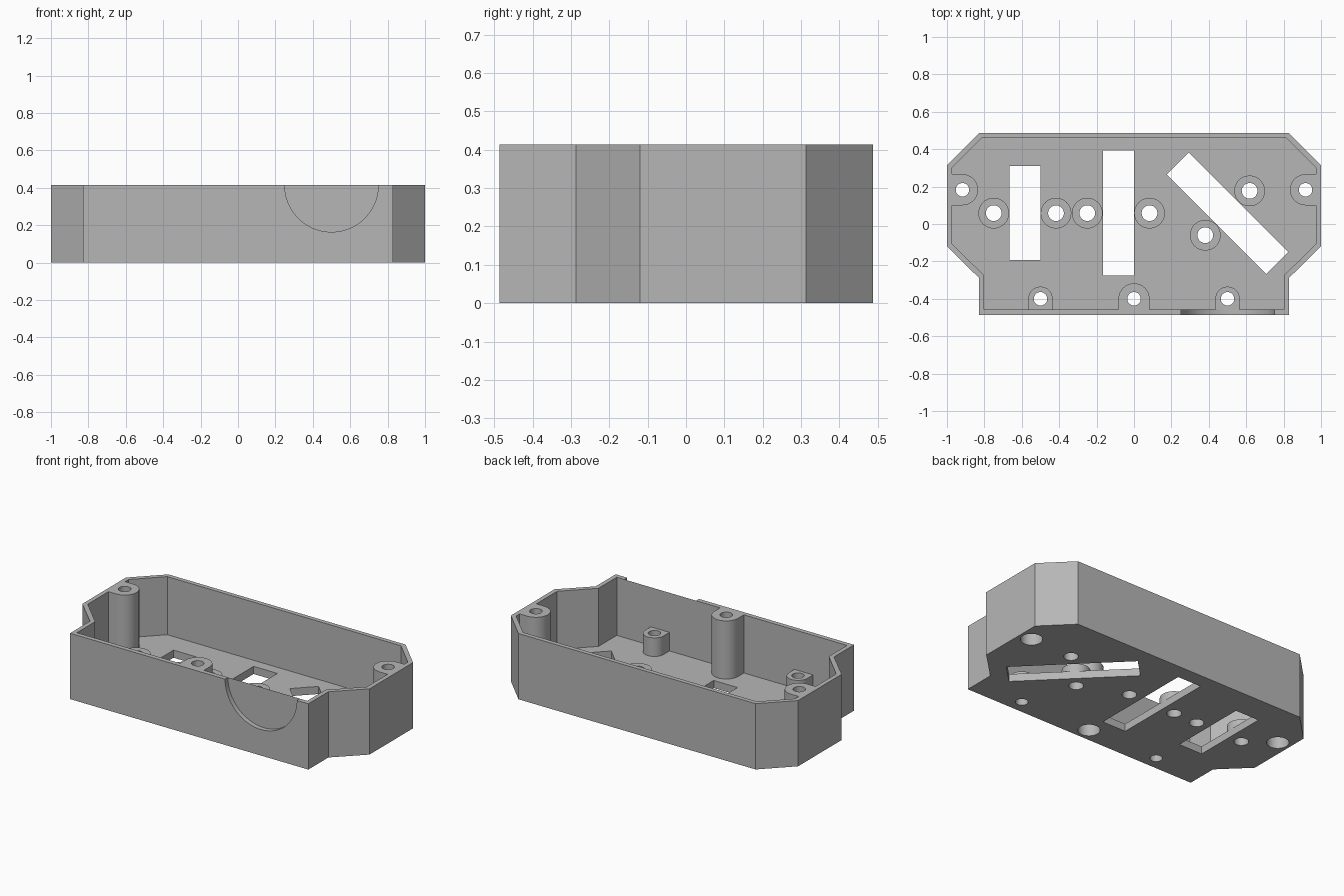
import bpy, bmesh
from math import pi, cos, sin
from mathutils import Matrix

if "Cube" in bpy.data.objects:
    bpy.data.objects.remove(bpy.data.objects["Cube"], do_unlink=True)

HEIGHT, FLOOR = 0.414, 0.048
BOSS_TOP, SHORT_TOP = 0.1, 0.165

grey = bpy.data.materials.new("mid grey")
grey.use_nodes = True
grey.diffuse_color = (0.47, 0.47, 0.47, 1)
grey.node_tree.nodes["Principled BSDF"].inputs["Base Color"].default_value = grey.diffuse_color


def prism(bm, profile, z0, z1):
    """Extrude a closed profile between two heights."""
    face = bm.faces.new([bm.verts.new((x, y, z0)) for x, y in profile])
    grown = bmesh.ops.extrude_face_region(bm, geom=[face])["geom"]
    verts = [v for v in grown if isinstance(v, bmesh.types.BMVert)]
    bmesh.ops.translate(bm, verts=verts, vec=(0, 0, z1 - z0))


def circle(x, y, r, n=48):
    return [(x + r * cos(2 * pi * i / n), y + r * sin(2 * pi * i / n)) for i in range(n)]


def wall_post(x, y, r, wall_angle, reach):
    """Round post whose straight flanks run into the wall."""
    dx, dy = cos(wall_angle), sin(wall_angle)
    pts = []
    for i in range(25):
        a = wall_angle + pi / 2 + pi * i / 24
        pts.append((x + r * cos(a), y + r * sin(a)))
    pts.append((x + dx * reach + dy * r, y + dy * reach - dx * r))
    pts.append((x + dx * reach - dy * r, y + dy * reach + dx * r))
    return pts


def rectangle(x, y, w, l, angle=0):
    rot = Matrix.Rotation(angle, 2)
    corners = [(-w, -l), (w, -l), (w, l), (-w, l)]
    return [(x + p.x, y + p.y) for p in (rot @ Matrix.Diagonal((0.5, 0.5)) @ Matrix(((c[0], 0), (c[1], 0))).col[0] for c in corners)]


def mirrored(half):
    return half + [(-x, y) for x, y in reversed(half)]


def finish(name, bm):
    bmesh.ops.recalc_face_normals(bm, faces=bm.faces)
    mesh = bpy.data.meshes.new(name)
    bm.to_mesh(mesh)
    bm.free()
    mesh.materials.append(grey)
    obj = bpy.data.objects.new(name, mesh)
    bpy.context.collection.objects.link(obj)
    return obj


def combine(target, other, operation):
    mod = target.modifiers.new(operation.lower(), "BOOLEAN")
    mod.operation, mod.solver, mod.object = operation, "EXACT", other
    bpy.ops.object.select_all(action="DESELECT")
    bpy.context.view_layer.objects.active = target
    target.select_set(True)
    bpy.ops.object.modifier_apply(modifier=mod.name)
    bpy.data.objects.remove(other, do_unlink=True)


# Outer shell and cavity
outer = mirrored([(0.83, -0.486), (0.83, -0.287), (1, -0.12), (1, 0.313), (0.826, 0.487)])
inner = mirrored([(0.802, -0.457), (0.802, -0.275), (0.972, -0.106), (0.972, 0.301), (0.814, 0.459)])
bm = bmesh.new()
prism(bm, outer, 0, HEIGHT)
enclosure = finish("enclosure_tray", bm)
bm = bmesh.new()
prism(bm, inner, FLOOR, HEIGHT + 0.2)
combine(enclosure, finish("cavity", bm), "DIFFERENCE")

# Posts against the walls and bosses beside the slots
tall = [(-0.917, 0.183, pi, 0.068), (0.917, 0.183, 0, 0.068), (0, -0.4, -pi / 2, 0.07)]
short = [(-0.5, -0.4), (0.5, -0.4)]
bosses = [(-0.75, 0.058), (-0.417, 0.058), (-0.25, 0.058), (0.083, 0.058),
          (0.618, 0.177), (0.381, -0.06)]
bm = bmesh.new()
for x, y, a, reach in tall:
    prism(bm, wall_post(x, y, 0.083, a, reach), FLOOR / 2, HEIGHT)
for x, y in short:
    prism(bm, wall_post(x, y, 0.065, -pi / 2, 0.07), FLOOR / 2, SHORT_TOP)
for x, y in bosses:
    prism(bm, circle(x, y, 0.082), FLOOR / 2, BOSS_TOP)
combine(enclosure, finish("posts", bm), "UNION")

# Slots and screw holes right through the floor
bm = bmesh.new()
for x, y, w, l, a in [(-0.583, 0.058, 0.166, 0.503, 0), (-0.083, 0.058, 0.166, 0.668, 0),
                      (0.5, 0.058, 0.166, 0.752, pi / 4)]:
    prism(bm, rectangle(x, y, w, l, a), -0.1, FLOOR + 0.1)
for x, y in bosses:
    prism(bm, circle(x, y, 0.042), -0.1, HEIGHT)
for x, y in short + [t[:2] for t in tall]:
    prism(bm, circle(x, y, 0.036), -0.1, HEIGHT + 0.1)
combine(enclosure, finish("through_holes", bm), "DIFFERENCE")

# Screw head recesses under the tall posts
bm = bmesh.new()
for x, y, a, reach in tall:
    prism(bm, circle(x, y, 0.064), -0.1, 0.3)
combine(enclosure, finish("recesses", bm), "DIFFERENCE")

# Half-round notch in the front wall
bm = bmesh.new()
prism(bm, circle(0, 0, 0.25, 96), -0.6, -0.457)
bm.transform(Matrix.Translation((0.5, 0, HEIGHT)) @ Matrix.Rotation(-pi / 2, 4, "X"))
combine(enclosure, finish("notch", bm), "DIFFERENCE")

bpy.ops.object.shade_smooth_by_angle(angle=pi / 6)
